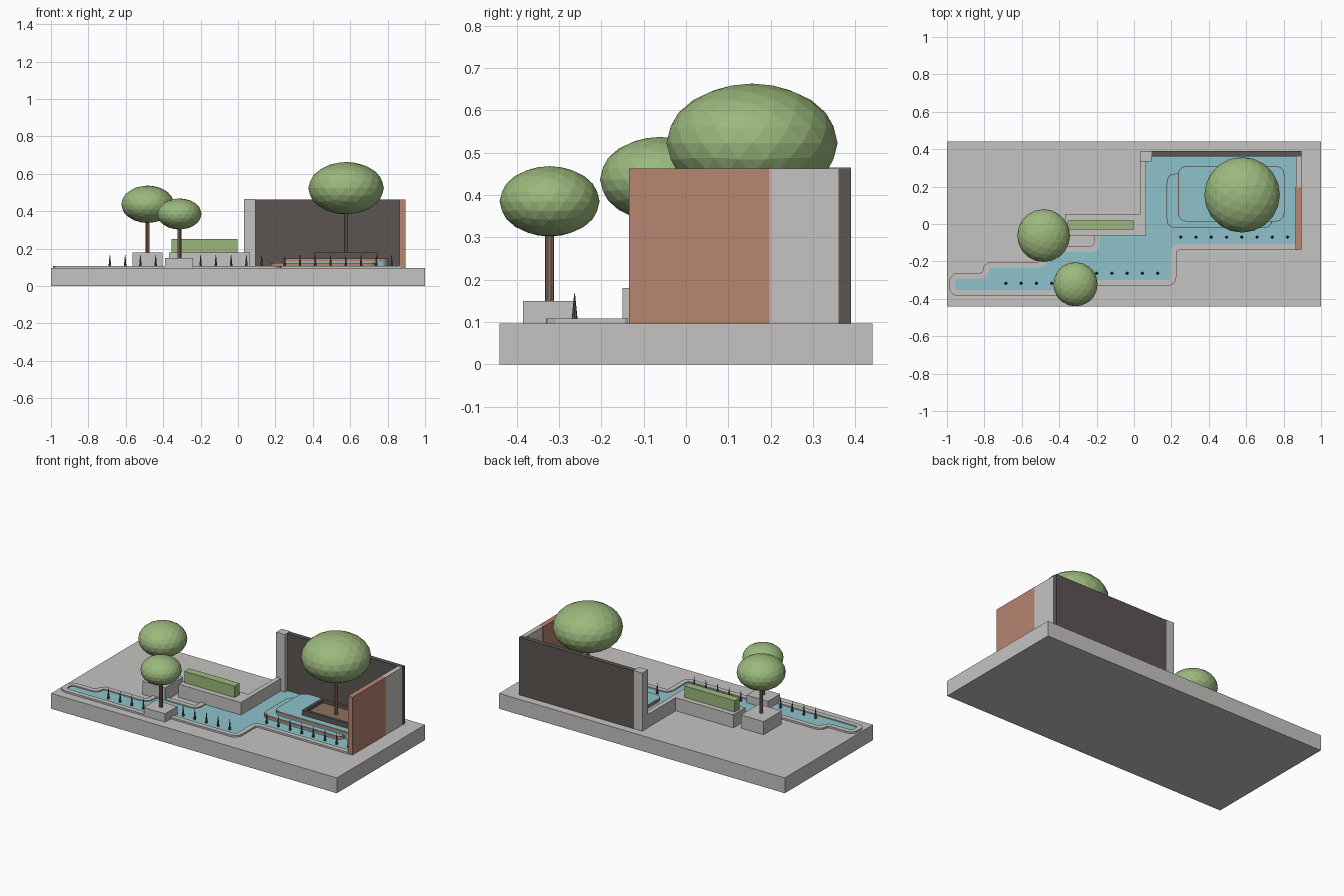
import bpy, bmesh, math
from mathutils import Vector

if "Cube" in bpy.data.objects:
    bpy.data.objects.remove(bpy.data.objects["Cube"])


def material(name, rgb):
    m = bpy.data.materials.new(name)
    m.diffuse_color = (*rgb, 1)
    m.use_nodes = True
    m.node_tree.nodes["Principled BSDF"].inputs["Base Color"].default_value = m.diffuse_color
    return m


STONE = material("pale_stone", (0.56, 0.55, 0.54))
WATER = material("pool_water", (0.27, 0.54, 0.60))
CLAY = material("terracotta", (0.48, 0.235, 0.16))
DARK = material("dark_wall", (0.107, 0.093, 0.088))
LEAF = material("foliage", (0.33, 0.485, 0.205))
WOOD = material("bark_and_soil", (0.26, 0.17, 0.12))


def finish(name, bm, mat):
    bmesh.ops.recalc_face_normals(bm, faces=bm.faces[:])
    me = bpy.data.meshes.new(name)
    bm.to_mesh(me)
    bm.free()
    me.materials.append(mat)
    ob = bpy.data.objects.new(name, me)
    bpy.context.collection.objects.link(ob)
    return ob


def prism(name, pts, z0, z1, mat):
    """Extrude a flat outline from z0 to z1."""
    bm = bmesh.new()
    face = bm.faces.new([bm.verts.new((p[0], p[1], z0)) for p in pts])
    up = bmesh.ops.extrude_face_region(bm, geom=[face])["geom"]
    verts = [g for g in up if isinstance(g, bmesh.types.BMVert)]
    bmesh.ops.translate(bm, vec=(0, 0, z1 - z0), verts=verts)
    if face.is_valid and len(bm.faces) < len(pts) + 2:
        bm.faces.new(face.verts)
    return finish(name, bm, mat)


def rect(x0, x1, y0, y1):
    return [(x0, y0), (x1, y0), (x1, y1), (x0, y1)]


def box(name, x0, x1, y0, y1, z0, z1, mat):
    return prism(name, rect(x0, x1, y0, y1), z0, z1, mat)


def rounded(pts, r, closed=False, n=3):
    """Replace corners of a polyline by small curves."""
    pts = [Vector(p) for p in pts]
    out = []
    for i, p in enumerate(pts):
        if not closed and i in (0, len(pts) - 1):
            out.append(p)
            continue
        a, b = pts[i - 1] - p, pts[(i + 1) % len(pts)] - p
        a = p + a.normalized() * min(r, a.length * 0.49)
        b = p + b.normalized() * min(r, b.length * 0.49)
        for k in range(n + 1):
            t = k / n
            out.append(a * (1 - t) ** 2 + p * 2 * t * (1 - t) + b * t * t)
    return out


def offset(path, d):
    """Mitred offset of an open path."""
    res = []
    for i, p in enumerate(path):
        d0 = (p - path[i - 1]).normalized() if i else (path[1] - p).normalized()
        d1 = (path[i + 1] - p).normalized() if i < len(path) - 1 else d0
        n0, n1 = Vector((-d0.y, d0.x)), Vector((-d1.y, d1.x))
        m = (n0 + n1).normalized()
        res.append(p + m * d / max(m.dot(n0), 0.5))
    return res


def cone(name, x, y, z0, z1, r0, r1, sides, mat):
    bm = bmesh.new()
    bmesh.ops.create_cone(bm, cap_ends=True, segments=sides, radius1=r0, radius2=r1, depth=z1 - z0)
    bmesh.ops.translate(bm, vec=(x, y, (z0 + z1) / 2), verts=bm.verts[:])
    return finish(name, bm, mat)


def tree(name, x, y, z0, zc, r, rz):
    cone(name + "_trunk", x, y, z0, zc, 0.011, 0.011, 10, WOOD)
    bm = bmesh.new()
    bmesh.ops.create_icosphere(bm, subdivisions=3, radius=1)
    bmesh.ops.scale(bm, vec=(r, r, rz), verts=bm.verts[:])
    bmesh.ops.translate(bm, vec=(x, y, zc), verts=bm.verts[:])
    finish(name + "_crown", bm, LEAF)


# Ground slab
TOP = 0.097
box("ground_slab", -1, 1, -0.44, 0.44, 0, TOP, STONE)

# Pool edge path, walked from the right wall round to the hedge bed
edge = rounded([(0.87, -0.123), (0.211, -0.123), (0.211, -0.315), (-0.31, -0.315),
                (-0.31, -0.369), (-0.972, -0.369), (-0.972, -0.278), (-0.792, -0.278),
                (-0.792, -0.219), (-0.48, -0.219), (-0.48, -0.134), (-0.198, -0.134),
                (-0.198, -0.06)], 0.035)
prism("pool_coping", offset(edge, 0.016) + offset(edge, -0.016)[::-1], TOP - 0.01, 0.108, STONE)
prism("pool_water", edge + [(0.06, -0.06), (0.06, 0.37), (0.87, 0.37)], TOP - 0.01, 0.101, WATER)

# Walls around the main basin
WALL = 0.462
box("back_wall", 0.09, 0.895, 0.36, 0.39, TOP, WALL, DARK)
box("back_wall_pillar", 0.033, 0.093, 0.335, 0.39, TOP, WALL + 0.003, STONE)
box("side_wall_stone", 0.865, 0.895, 0.195, 0.36, TOP, WALL, STONE)
box("side_wall_terracotta", 0.863, 0.896, -0.135, 0.197, TOP, WALL, CLAY)

# Low wall, hedge bed and hedge
prism("hedge_bed", [(-0.37, -0.064), (0.065, -0.064), (0.065, 0.027), (0.065, 0.34),
                    (0.035, 0.34), (0.035, 0.053), (-0.37, 0.053)], TOP, 0.18, STONE)
box("hedge", -0.355, -0.003, -0.029, 0.02, 0.18, 0.252, LEAF)

# Raised pool trays: water body with a thin terracotta band
for name, r, z0, z1 in (("lower_tray", rect(0.175, 0.74, -0.022, 0.27), 0.108, 0.121),
                        ("upper_tray", rect(0.235, 0.805, 0.013, 0.31), 0.131, 0.146)):
    ring = rounded(r, 0.05, closed=True)
    mid = sum(ring, Vector((0, 0))) / len(ring)
    inner = [mid + (p - mid) * 0.985 for p in ring]
    prism(name + "_band", ring, z0, z1, CLAY)
    prism(name + "_water", inner, TOP, z1 + 0.002, WATER)

# Tree planter in the tray
for i, (x0, x1, y0, y1) in enumerate(((0.41, 0.745, 0.055, 0.072), (0.41, 0.745, 0.238, 0.255),
                                      (0.41, 0.427, 0.072, 0.238), (0.728, 0.745, 0.072, 0.238))):
    box("tray_planter_side_%d" % (i + 1), x0, x1, y0, y1, TOP, 0.18, DARK)
box("tray_planter_soil", 0.425, 0.73, 0.07, 0.24, TOP, 0.16, WOOD)

# Stone planters and trees
box("left_planter", -0.565, -0.405, -0.15, 0.03, TOP, 0.18, STONE)
box("front_planter", -0.39, -0.24, -0.385, -0.263, TOP, 0.15, STONE)
tree("large_tree", 0.578, 0.156, 0.15, 0.523, 0.202, 0.14)
tree("left_tree", -0.483, -0.062, 0.17, 0.437, 0.141, 0.1)
tree("front_tree", -0.313, -0.322, 0.14, 0.385, 0.118, 0.083)

# Rows of fountain jets
for row, (x0, y, count) in enumerate(((0.25, -0.07, 8), (-0.20, -0.263, 5), (-0.685, -0.317, 4))):
    for i in range(count):
        cone("jet_%d_%d" % (row + 1, i + 1), x0 + i * 0.0816, y, TOP, 0.167, 0.008, 0.001, 8, DARK)
